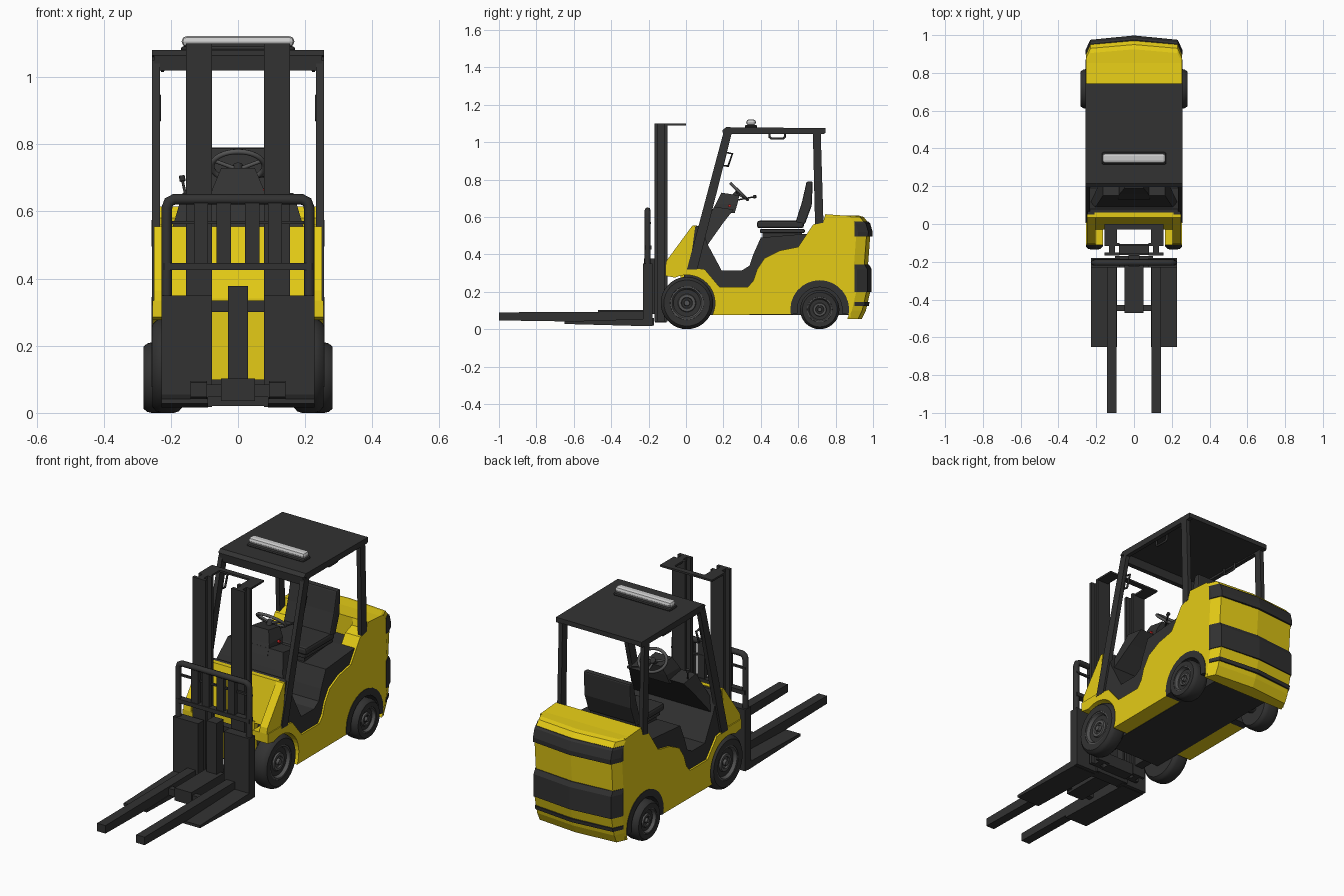
import bpy, bmesh, math
from mathutils import Vector

if "Cube" in bpy.data.objects:
    bpy.data.objects.remove(bpy.data.objects["Cube"])


def material(name, rgb):
    m = bpy.data.materials.new(name)
    m.diffuse_color = (*rgb, 1)
    m.use_nodes = True
    m.node_tree.nodes["Principled BSDF"].inputs["Base Color"].default_value = m.diffuse_color
    return m


YEL = material("yellow_paint", (0.78, 0.60, 0.008))
DARK = material("dark_plastic", (0.032, 0.032, 0.032))
GREY = material("rim_grey", (0.09, 0.09, 0.09))
LIGHT = material("lamp_grey", (0.55, 0.55, 0.55))
RED = material("red_button", (0.6, 0.02, 0.02))


def loft(name, rings, mat, mirror=False, bevel=0, smooth=False):
    """Skin a list of equal-length closed rings and cap both ends."""
    bm = bmesh.new()
    vs = [[bm.verts.new(p) for p in r] for r in rings]
    n = len(rings[0])
    for a, b in zip(vs, vs[1:]):
        for i in range(n):
            bm.faces.new((a[i], a[(i + 1) % n], b[(i + 1) % n], b[i]))
    bm.faces.new(vs[0])
    bm.faces.new(vs[-1])
    bmesh.ops.recalc_face_normals(bm, faces=bm.faces)
    me = bpy.data.meshes.new(name)
    bm.to_mesh(me)
    bm.free()
    ob = bpy.data.objects.new(name, me)
    bpy.context.collection.objects.link(ob)
    me.materials.append(mat)
    if bevel:
        b = ob.modifiers.new("bevel", 'BEVEL')
        b.width, b.segments, b.limit_method = bevel, 2, 'ANGLE'
    if mirror:
        ob.modifiers.new("mirror", 'MIRROR').use_mirror_merge = False
    if smooth:
        bpy.ops.object.select_all(action='DESELECT')
        bpy.context.view_layer.objects.active = ob
        ob.select_set(True)
        bpy.ops.object.shade_smooth_by_angle(angle=math.radians(35))
    return ob


def prism(name, pts, x0, x1, mat, **k):
    return loft(name, [[(x, y, z) for y, z in pts] for x in (x0, x1)], mat, **k)


def box(name, x0, x1, y0, y1, z0, z1, mat=DARK, **k):
    return prism(name, [(y0, z0), (y1, z0), (y1, z1), (y0, z1)], x0, x1, mat, **k)


def lathe(name, profile, cy, cz, mat, n=36):
    """Turn (x, radius) points around the x axis, mirrored to both sides."""
    rings = [[(x, cy + r * math.cos(2 * math.pi * i / n), cz + r * math.sin(2 * math.pi * i / n))
              for i in range(n)] for x, r in profile]
    return loft(name, rings, mat, mirror=True, smooth=True)


def tube(name, pts, r, mat=DARK, cyclic=False, mirror=False):
    cu = bpy.data.curves.new(name, 'CURVE')
    cu.dimensions, cu.bevel_depth, cu.bevel_resolution, cu.use_fill_caps = '3D', r, 2, True
    sp = cu.splines.new('POLY')
    sp.points.add(len(pts) - 1)
    for p, q in zip(sp.points, pts):
        p.co = (*q, 1)
    sp.use_cyclic_u = cyclic
    ob = bpy.data.objects.new(name, cu)
    bpy.context.collection.objects.link(ob)
    cu.materials.append(mat)
    bpy.ops.object.select_all(action='DESELECT')
    bpy.context.view_layer.objects.active = ob
    ob.select_set(True)
    bpy.ops.object.convert(target='MESH')
    ob = bpy.context.object
    bpy.ops.object.shade_smooth_by_angle(angle=math.radians(50))
    if mirror:
        ob.modifiers.new("mirror", 'MIRROR')
    return ob


def arc(cy, cz, r, a0, a1, n=16):
    return [(cy + r * math.cos(math.radians(a0 + (a1 - a0) * i / n)),
             cz + r * math.sin(math.radians(a0 + (a1 - a0) * i / n))) for i in range(n + 1)]


# Yellow side panels with both wheel arches
side = [(-.11, .335), (-.11, .285)] + arc(.005, .14, .15, 115, -25) + arc(.715, .105, .155, 190, -10) + [
    (.88, .06), (.88, .605), (.745, .615), (.735, .58), (.68, .56), (.64, .5), (.60, .44), (.5, .42), (.42, .38),
    (.38, .32), (.36, .26), (.33, .225), (.18, .225), (.10, .32), (0, .335)]
prism("side_panel", side, .165, .255, YEL, mirror=True)
prism("rear_deck", [(.745, .3), (.88, .3), (.88, .605), (.745, .615)], -.165, .165, YEL)
prism("rear_arch_liner", arc(.715, .105, .157, 190, -10) + arc(.715, .105, .12, -10, 190), .16, .258, DARK, mirror=True)
box("chassis", -.166, .166, -.01, .87, .075, .3)
prism("front_wing", [(-.11, .335), (-.105, .365), (.035, .555), (.05, .555), (.02, .33)], .205, .25, YEL, mirror=True)
prism("front_cowl", [(-.03, .33), (.035, .555), (.06, .555), (.03, .33)], -.21, .21, YEL)
box("front_plate", -.12, .12, -.03, 0, .09, .34, YEL)


# Counterweight and its dark rear bands
def plan(z, yb, w=.255, v=.02, y0=.86):
    half = [(w, y0), (w, yb - .055), (w - .025, yb)]
    return [(x, y, z) for x, y in half] + [(0, yb + v, z)] + [(-x, y, z) for x, y in half[::-1]]


loft("counterweight", [plan(z, y, y0=min(.88, y - .058)) for z, y in (
    (.055, .92), (.1, .942), (.2, .965), (.34, .953), (.5, .965), (.575, .95), (.6, .93), (.607, .905))], YEL)
for name, levels in {"upper_band": ((.495, .973), (.52, .975), (.565, .962), (.575, .952)),
                     "lower_band": ((.2, .97), (.23, .97), (.32, .97), (.345, .956)),
                     "thin_band": ((.125, .955), (.145, .958))}.items():
    loft(name, [plan(z, y, .257, .023, .9) for z, y in levels], DARK)

# Dark floor, seat base and dashboard
prism("cab_shell", [(0, .3), (.10, .295), (.17, .2), (.4, .2), (.45, .3), (.75, .3), (.75, .51), (.64, .51), (.40, .49),
                    (.36, .4), (.34, .34), (.30, .315), (.19, .315), (.115, .455), (.08, .555), (.05, .55)],
      -.245, .245, DARK)


def rect(x, y0, y1, z, z1=None):
    z1 = z if z1 is None else z1
    return [(-x, y0, z), (x, y0, z), (x, y1, z1), (-x, y1, z1)]


loft("dashboard", [rect(.23, .06, .115, .45), rect(.19, .11, .2, .57), rect(.165, .15, .255, .655, .64)], DARK)
loft("steering_cowl", [rect(.085, .13, .26, .62), rect(.075, .16, .275, .67), rect(.05, .19, .285, .73, .715)], DARK)

# Steering wheel
c, u, v = Vector((0, .285, .735)), Vector((1, 0, 0)), Vector((0, -.72, .69))
rim = [c + .078 * (u * math.cos(t) + v * .8 * math.sin(t)) for t in [math.pi * i / 16 for i in range(32)]]
tube("steering_rim", rim, .008, GREY, cyclic=True)
for i in (2, 14, 24):
    tube("steering_spoke", [c - Vector((0, .01, .01)), rim[i]], .006, GREY)
tube("steering_column", [(0, .23, .68), c], .016)
tube("control_lever", [(-.15, .2, .62), (-.165, .22, .69)], .004)
tube("lever_knob", [(-.165, .22, .69), (-.167, .223, .706)], .009)
tube("shift_lever", [(.02, .27, .69), (.08, .365, .708)], .004)
tube("shift_knob", [(.08, .36, .707), (.083, .375, .71)], .009)
tube("stop_button", [(.06, .233, .66), (.088, .233, .66)], .008, RED)

# Seat
box("seat_mount", -.11, .11, .41, .62, .49, .515)
box("seat_pan", -.125, .125, .395, .635, .515, .535, bevel=.006)
box("seat_cushion", -.14, .14, .38, .63, .54, .58, bevel=.012)
prism("seat_back", [(.585, .57), (.635, .56), (.672, .66), (.678, .79), (.645, .79), (.62, .68)], -.14, .14, DARK,
      bevel=.008)

# Overhead guard
prism("front_pillar", [(.005, .32), (.06, .32), (.245, 1.05), (.2, 1.05)], .233, .256, DARK, mirror=True)
prism("rear_pillar", [(.69, .56), (.735, .57), (.72, 1.06), (.678, 1.06)], .233, .256, DARK, mirror=True)
prism("roof", [(.195, 1.065), (.215, 1.08), (.745, 1.075), (.745, 1.05), (.23, 1.058)], -.256, .256, DARK)
box("roof_side_rail", .233, .256, .22, .74, 1.045, 1.06, mirror=True)
prism("roof_front_lip", [(.195, 1.065), (.2, 1.02), (.225, 1.02), (.24, 1.06)], -.25, .25, DARK)
tube("pillar_handle", [(.235, .215, .945), (.235, .248, .938), (.235, .225, .872), (.235, .198, .875)], .006,
     cyclic=True, mirror=True)
tube("roof_handle", [(.225, .445, 1.055), (.225, .447, 1.027), (.225, .455, 1.02), (.225, .52, 1.02),
                     (.225, .528, 1.027), (.225, .53, 1.055)], .006, mirror=True)

# Roof light bar
box("light_base", -.17, .17, .315, .38, 1.075, 1.092, bevel=.008)
box("light_lens", -.168, .168, .322, .374, 1.09, 1.122, LIGHT, bevel=.015)

# Wheels
for name, cy, r, x0, x1 in (("front", .005, .14, .165, .255), ("rear", .715, .105, .19, .282)):
    lathe(name + "_tyre", [(x0, r * .65), (x0, r * .88), (x0 + .012, r * .97), (x0 + .025, r), (x1 - .025, r),
                           (x1 - .012, r * .97), (x1, r * .88), (x1 - .002, r * .64), (x1 - .02, r * .6)], cy, r, DARK)
    lathe(name + "_rim", [(x0 + .01, r * .64), (x1 - .004, r * .66), (x1 - .004, r * .58), (x1 - .025, r * .5),
                          (x1 - .025, r * .36), (x1 - .012, r * .32), (x1 - .012, r * .22), (x1 - .02, r * .2),
                          (x1 - .02, r * .12), (x1 - .006, r * .1)], cy, r, GREY)
    tube(name + "_axle", [(-x0 - .02, cy, r), (x0 + .02, cy, r)], .03)

# Mast: I-section uprights with cross members
for z1, tag in ((1.1, "mast"),):
    box("mast_front_flange", .077, .155, -.168, -.15, .04, z1, mirror=True)
    box("mast_rear_flange", .077, .155, -.117, -.1, .04, z1, mirror=True)
    box("mast_web", .1, .132, -.155, -.11, .04, z1, mirror=True)
box("mast_top_plate", .09, .155, -.11, 0, 1.09, 1.1, mirror=True)
box("mast_top_bar", -.155, .155, -.03, 0, 1.09, 1.1)
box("mast_mid_member", -.08, .08, -.155, -.115, .3, .335)
box("mast_low_member", -.08, .08, -.165, -.105, .035, .1)
box("mast_bracket", .09, .14, -.105, .01, .09, .15, mirror=True)
box("lift_cylinder", -.03, .03, -.225, -.165, .08, .378)

# Carriage and load backrest
tube("backrest_frame", [(-.212, -.205, .3), (-.212, -.205, .61), (-.206, -.205, .628), (-.19, -.205, .636),
                        (.19, -.205, .636), (.206, -.205, .628), (.212, -.205, .61), (.212, -.205, .3)], .016)
box("backrest_low_bar", -.22, .22, -.22, -.185, .425, .447)
box("backrest_mid_bar", -.22, .22, -.2, -.188, .562, .572)
for x in (.0425, .11):
    box("backrest_slat", x - .021, x + .021, -.215, -.19, .43, .635, mirror=True)
box("carriage_plate", .077, .228, -.23, -.18, .018, .35, mirror=True)
box("carriage_floor", -.1, .1, -.23, -.17, .02, .06)

# Forks and centre push block
prism("fork_blade", [(-.65, .028), (-.2, .016), (-.2, .056), (-.65, .042)], .09, .228, DARK, mirror=True)
prism("fork_arm", [(-1, .047), (-.2, .035), (-.2, .095), (-1, .09)], .092, .142, DARK, mirror=True)
box("centre_block", -.05, .05, -.47, -.19, .035, .103)
box("centre_cross_bar", -.1, .1, -.46, -.43, .048, .085)
